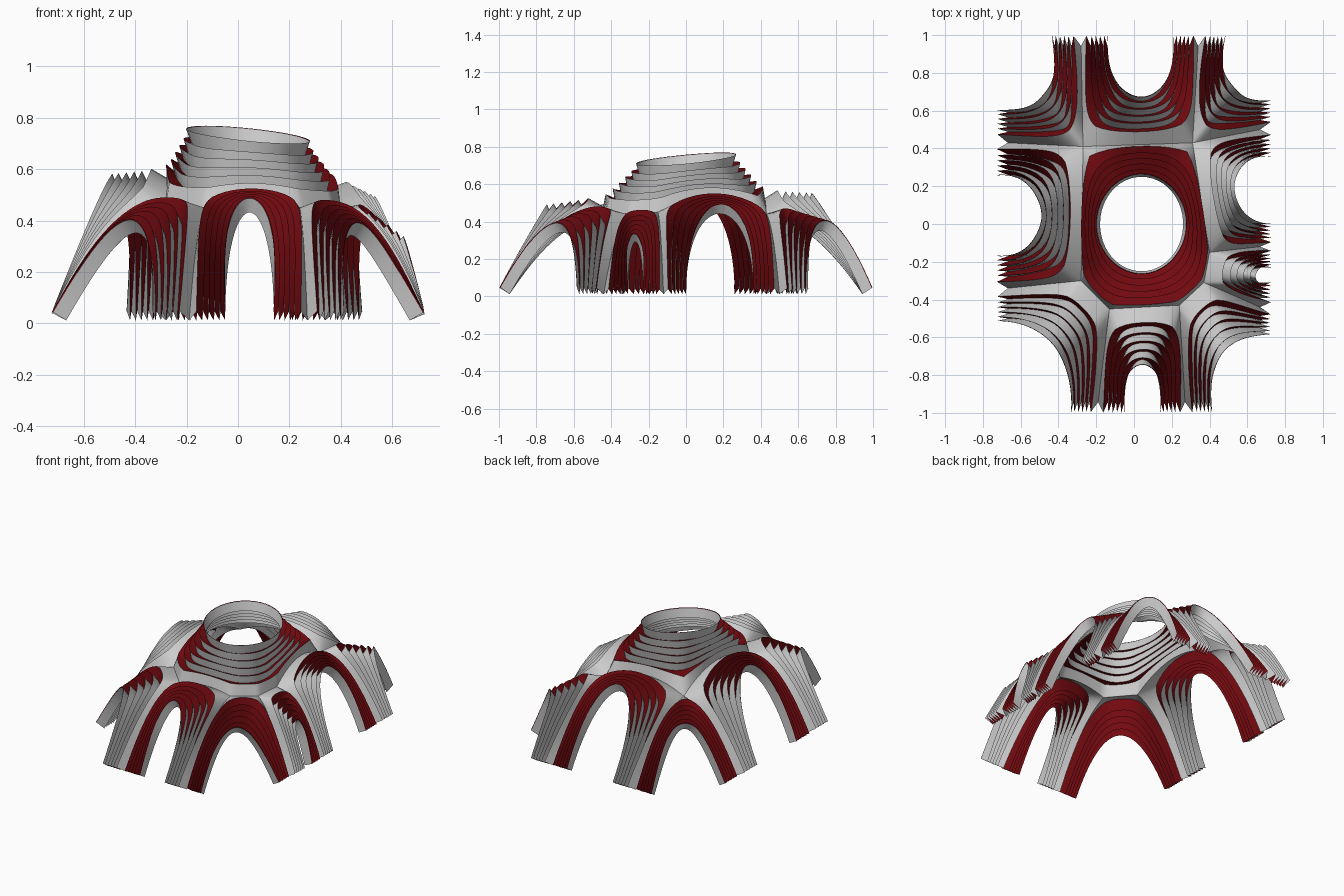
import bpy
from math import cos, sin, atan2
from mathutils import Vector as V

if "Cube" in bpy.data.objects:
    bpy.data.objects.remove(bpy.data.objects["Cube"])

N = 5            # pleats per bay
DEPTH = 0.065    # pleat depth
red = bpy.data.materials.new("red_panel")
red.diffuse_color = (0.17, 0.003, 0.005, 1)
red.use_nodes = True
red.node_tree.nodes["Principled BSDF"].inputs["Base Color"].default_value = red.diffuse_color

# Inward direction for each side of the plan
IN = {"F": V((0, 1, 0)), "R": V((-1, 0, 0)), "B": V((0, -1, 0)), "L": V((1, 0, 0))}

# Roof nodes where the legs meet the central crown
NODE = {"A": V((-.28, -.30, .46)), "B": V((-.13, -.45, .45)), "C": V((.24, -.43, .45)),
        "D": V((.37, -.31, .44)), "E": V((.40, -.15, .45)), "F": V((.31, .43, .44)),
        "G": V((-.27, .41, .45))}

# Legs counter-clockwise: side, first edge, centre, last edge, top node
LEGS = [("F", -.32, -.19, -.05, "B"), ("F", .14, .27, .40, "C"),
        ("R", -.57, -.44, -.31, "D"), ("R", -.23, -.12, 0, "E"),
        ("R", .36, .50, .64, "F"), ("B", .47, .34, .21, "F"),
        ("B", -.14, -.28, -.42, "G"), ("L", .59, .43, .26, "G"),
        ("L", -.17, -.34, -.50, "A")]

# Arched bays between neighbouring legs: name, inward reach, arch height
BAYS = [("front_arch", .30, .42), ("front_right_arch", .25, .33), ("small_right_arch", .09, .28),
        ("right_arch", .23, .43), ("back_right_arch", .20, .34), ("back_arch", .39, .48),
        ("back_left_arch", .25, .36), ("left_arch", .27, .51), ("front_left_arch", .26, .34)]


def foot(side, v):
    return {"F": V((v, -.943, .012)), "B": V((v, .943, .012)),
            "R": V((.668, v, .012)), "L": V((-.668, v, .012))}[side]


def leg_curve(a, node, n):
    c = a.lerp(node, .5)
    c.z = node.z * .9
    return [a * (1 - u) ** 2 + c * 2 * u * (1 - u) + node * u * u
            for u in (i / n for i in range(n + 1))]


def ridge(a, b, n):
    rise = .24 * max(0, (b - a).length - .25)
    return [a.lerp(b, i / n) + V((0, 0, rise * 4 * (i / n) * (1 - i / n))) for i in range(n + 1)]


def relax(pts, times, closed):
    """Round off the corners of a curve."""
    for _ in range(times):
        n = len(pts)
        new = [pts[0]] + [(pts[i - 1] + pts[i] * 2 + pts[i + 1]) / 4 for i in range(1, n - 1)] + [pts[-1]]
        if closed:
            new[0] = (pts[-2] + pts[0] * 2 + pts[1]) / 4
            new[-1] = new[0].copy()
        pts = new
    return pts


def strip_object(name, strips, mat=None):
    verts, faces = [], []
    for a, b in strips:
        o, n = len(verts), len(a)
        verts += a + b
        faces += [(o + i, o + i + 1, o + n + i + 1, o + n + i) for i in range(n - 1)]
    me = bpy.data.meshes.new(name)
    me.from_pydata(verts, [], faces)
    for p in me.polygons:
        p.use_smooth = True
    if mat:
        me.materials.append(mat)
    bpy.context.collection.objects.link(bpy.data.objects.new(name, me))


def pleat(name, outer, inner, axis, mix, g, first, depth, closed=False):
    """Saw-tooth strips between two curves: grey risers and red treads."""
    n = len(outer)
    soft = relax(outer, 12, closed)
    dirs = []
    for i in range(n):
        j, k = min(i + 1, n - 1), max(i - 1, 0)
        if closed:
            j, k = (i % (n - 1)) + 1, (i - 1) if i else n - 2
        along = soft[j] + inner[j] - soft[k] - inner[k]
        nor = along.cross(inner[i] - soft[i]).normalized()
        if nor.dot(axis) < 0:
            nor = -nor
        dirs.append((nor * (1 - mix) + axis * mix).normalized())

    def line(t, h):
        out = []
        for o, s, b, d in zip(outer, soft, inner, dirs):
            p = o.lerp(s, min(1, t * 4)).lerp(b, t) + d * h
            out.append(V((max(-.725, min(.725, p.x)), max(-1, min(1, p.y)), max(0, p.z))))
        return out

    step = (1 - first) / N
    highs = [line(first + step * (k + (g if k else 0)), depth) for k in range(N)]
    lows = [line(first + step * k if k else 0, 0) for k in range(N + 1)]
    grey = [(lows[k], highs[k]) for k in range(N)]
    reds = [(highs[k], lows[k + 1]) for k in range(N)]
    # Closing riser and thin red lip at the opening
    rim = line(1, DEPTH)
    grey.append((lows[N], rim))
    reds.append((rim, line(1.015, DEPTH * .93)))
    strip_object(name + "_risers", grey)
    strip_object(name + "_treads", reds, red)


# Arched bays
for i, (name, reach, height) in enumerate(BAYS):
    s0, _, c0, e0, n0 = LEGS[i]
    s1, e1, c1, _, n1 = LEGS[(i + 1) % len(LEGS)]
    a, b = NODE[n0], NODE[n1]
    m = 20 if n0 == n1 else 15
    outer = leg_curve(foot(s0, c0), a, m)
    if n0 != n1:
        outer += ridge(a, b, 10)[1:]
    outer += leg_curve(foot(s1, c1), b, m)[::-1][1:]
    p0, p3 = foot(s0, e0), foot(s1, e1)
    up = V((0, 0, height / .75))
    p1, p2 = p0 + IN[s0] * reach + up, p3 + IN[s1] * reach + up
    inner = []
    for k in range(len(outer)):
        u = k / (len(outer) - 1)
        w = 1 - u
        inner.append(p0 * w ** 3 + p1 * 3 * u * w * w + p2 * 3 * u * u * w + p3 * u ** 3)
    axis = (-(IN[s0] + IN[s1]).normalized() + V((0, 0, .6))).normalized()
    pleat(name, outer, inner, axis, .3, .2, .2, DEPTH)

# Central crown with tilted oval opening
names = "ABCDEFG"
outer = []
for k, nm in enumerate(names):
    outer += ridge(NODE[nm], NODE[names[(k + 1) % 7]], 10)[:-1]
outer.append(outer[0].copy())
inner = []
for p in outer:
    t = atan2(p.y / .44, (p.x - .04) / .35)
    x, y = .22 * cos(t), .25 * sin(t)
    inner.append(V((.04 + x, y, .672 - .11 * x + .1 * y)))
pleat("crown", outer, inner, V((0, 0, 1)), .65, .1, .13, .05, True)
